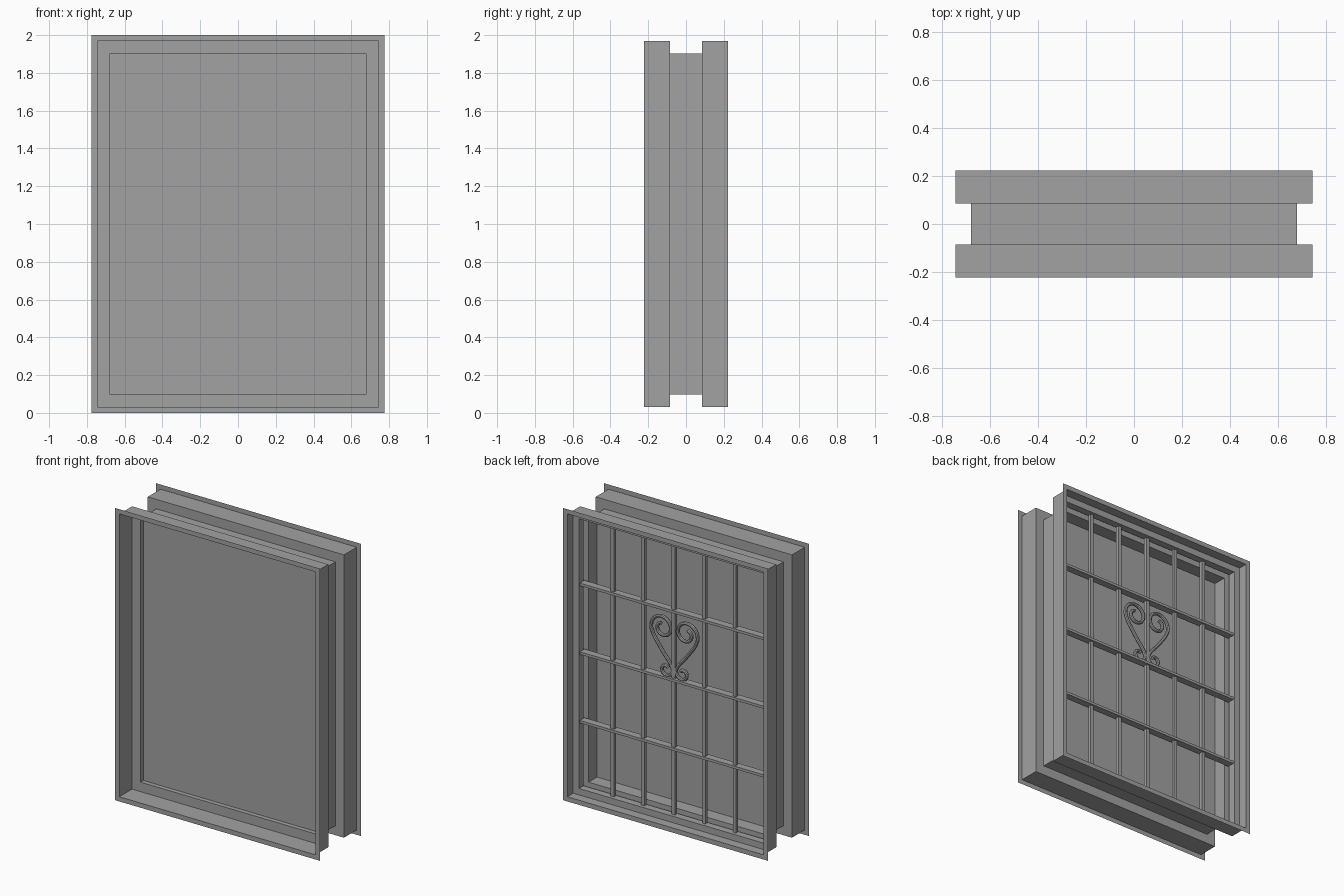
import bpy, bmesh, math

if "Cube" in bpy.data.objects:
    bpy.data.objects.remove(bpy.data.objects["Cube"], do_unlink=True)

grey = bpy.data.materials.new("plain_grey")
grey.use_nodes = True
COLOUR = (0.36, 0.36, 0.36, 1)
grey.diffuse_color = COLOUR
grey.node_tree.nodes["Principled BSDF"].inputs["Base Color"].default_value = COLOUR

HALF_W, HALF_H = 0.775, 1.0
GRILLE_Y = 0.125


def finish(name, bm):
    mesh = bpy.data.meshes.new(name)
    bm.to_mesh(mesh)
    bm.free()
    mesh.materials.append(grey)
    obj = bpy.data.objects.new(name, mesh)
    bpy.context.collection.objects.link(obj)
    return obj


def ring(name, profile, closed=False):
    """Sweep a profile of (inset, y) points around the window rectangle."""
    bm = bmesh.new()
    loops = []
    for inset, y in profile:
        w, h = HALF_W - inset, HALF_H - inset
        loops.append([bm.verts.new((sx * w, y, HALF_H + sz * h))
                      for sx, sz in ((-1, -1), (1, -1), (1, 1), (-1, 1))])
    pairs = list(zip(loops, loops[1:]))
    if closed:
        pairs.append((loops[-1], loops[0]))
    for a, b in pairs:
        for i in range(4):
            j = (i + 1) % 4
            bm.faces.new((a[i], a[j], b[j], b[i]))
    bmesh.ops.recalc_face_normals(bm, faces=bm.faces)
    return finish(name, bm)


def box(name, centre, size):
    bm = bmesh.new()
    bmesh.ops.create_cube(bm, size=1)
    bmesh.ops.scale(bm, vec=size, verts=bm.verts)
    bmesh.ops.translate(bm, vec=centre, verts=bm.verts)
    return finish(name, bm)


# Sheet frame: flange, deep front box, narrow waist, deep back box, flange
half = [(0, 0.222), (0.032, 0.222), (0.032, 0.085), (0.097, 0.085)]
ring("window_frame", [(d, -y) for d, y in half] + half[::-1])

# Inner rim that holds the grille
ring("grille_rim", [(0.033, 0.16), (0.077, 0.16), (0.077, 0.11), (0.033, 0.11)], closed=True)

# Pane
box("pane", (0, -0.03, HALF_H), (1.355, 0.05, 1.805))

# Grille bars
for i in range(-2, 3):
    box("vertical_bar", (i * 0.231, GRILLE_Y, HALF_H), (0.024, 0.024, 1.88))
for i in range(-1, 2):
    box("horizontal_bar", (0, GRILLE_Y, HALF_H + i * 0.47), (1.44, 0.05, 0.018))


def spiral(cx, cz, r0, r1, a0, a1, steps):
    points = []
    for k in range(steps + 1):
        t = k / steps
        a, r = math.radians(a0 + (a1 - a0) * t), r0 + (r1 - r0) * t
        points.append((cx + r * math.cos(a), cz + r * math.sin(a)))
    return points


# Heart ornament: one scroll on each side of the centre bar
path = (spiral(0.09, 1.33, 0.03, 0.088, 430, -20, 20)
        + [(0.105, 1.19)]
        + spiral(0.062, 1.052, 0.05, 0.018, 165, 500, 12))
for side, label in ((1, "left"), (-1, "right")):
    curve = bpy.data.curves.new(label + "_scroll", "CURVE")
    curve.dimensions = "3D"
    curve.bevel_depth = 0.012
    curve.bevel_resolution = 2
    curve.resolution_u = 4
    curve.use_fill_caps = True
    spline = curve.splines.new("BEZIER")
    spline.bezier_points.add(len(path) - 1)
    for point, (x, z) in zip(spline.bezier_points, path):
        point.co = (side * x, GRILLE_Y, z)
        point.handle_left_type = point.handle_right_type = "AUTO"
    curve.materials.append(grey)
    scroll = bpy.data.objects.new(label + "_scroll", curve)
    bpy.context.collection.objects.link(scroll)
    bpy.ops.object.select_all(action="DESELECT")
    scroll.select_set(True)
    bpy.context.view_layer.objects.active = scroll
    bpy.ops.object.convert(target="MESH")
    bpy.ops.object.shade_smooth_by_angle()
